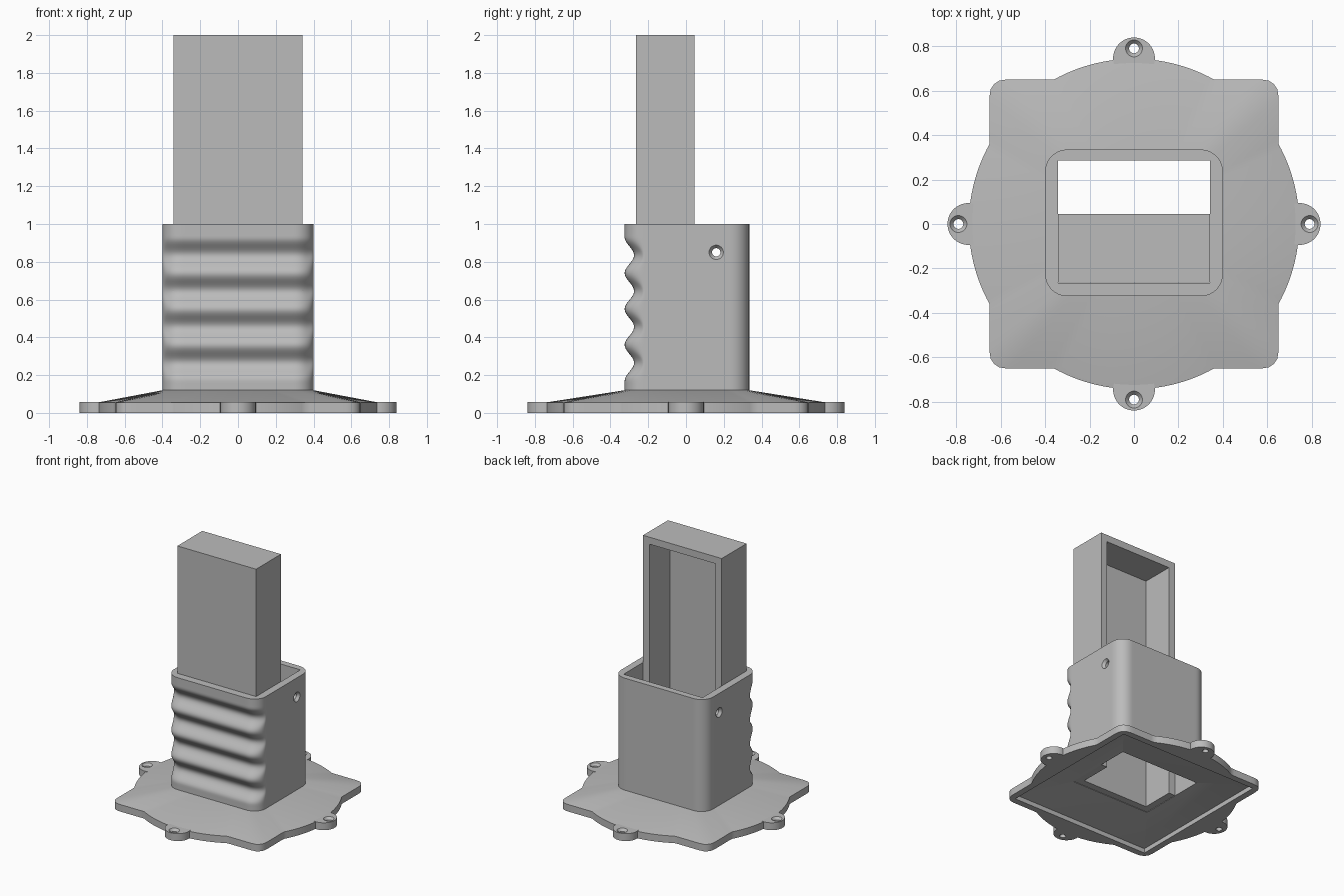
import bpy, bmesh, math
from mathutils import Matrix, Vector

if "Cube" in bpy.data.objects:
    bpy.data.objects.remove(bpy.data.objects["Cube"])

grey = bpy.data.materials.new("plain grey")
grey.use_nodes = True
grey.diffuse_color = (0.5, 0.5, 0.5, 1)
grey.node_tree.nodes["Principled BSDF"].inputs["Base Color"].default_value = (0.5, 0.5, 0.5, 1)

SIDES = 200
BODY_Y = 0.005


def finish(name, bm):
    bmesh.ops.recalc_face_normals(bm, faces=bm.faces)
    mesh = bpy.data.meshes.new(name)
    bm.to_mesh(mesh)
    bm.free()
    mesh.materials.append(grey)
    obj = bpy.data.objects.new(name, mesh)
    bpy.context.collection.objects.link(obj)
    return obj


def stack(name, rings):
    """Closed solid through a stack of equal-length rings."""
    bm = bmesh.new()
    loops = [[bm.verts.new(p) for p in ring] for ring in rings]
    for a, b in zip(loops, loops[1:]):
        for i in range(len(a)):
            j = (i + 1) % len(a)
            bm.faces.new((a[i], a[j], b[j], b[i]))
    bm.faces.new(loops[0][::-1])
    bm.faces.new(loops[-1])
    return finish(name, bm)


def rect(x0, x1, y0, y1, z):
    return [(x0, y0, z), (x1, y0, z), (x1, y1, z), (x0, y1, z)]


def lathe(name, profile, sides=40):
    return stack(name, [[(r * math.cos(math.tau * i / sides), r * math.sin(math.tau * i / sides), z)
                         for i in range(sides)] for r, z in profile])


def cut(obj, cutters):
    for cutter in cutters:
        cutter.hide_render = True
        mod = obj.modifiers.new("cut", 'BOOLEAN')
        mod.operation = 'DIFFERENCE'
        mod.solver = 'EXACT'
        mod.object = cutter
        bpy.context.view_layer.objects.active = obj
        bpy.ops.object.modifier_apply(modifier=mod.name)
        bpy.data.objects.remove(cutter)


def smooth(obj):
    bpy.ops.object.select_all(action='DESELECT')
    obj.select_set(True)
    bpy.context.view_layer.objects.active = obj
    bpy.ops.object.shade_smooth_by_angle(angle=math.radians(30))


# Outlines as distance functions, sampled by angle
def round_box(x, y, hx, hy, r):
    qx, qy = abs(x) - hx + r, abs(y) - hy + r
    return math.hypot(max(qx, 0), max(qy, 0)) + min(max(qx, qy), 0) - r


def plate_shape(x, y):
    return min(round_box(x, y, 0.65, 0.65, 0.07), math.hypot(x, y) - 0.743)


def body_shape(x, y):
    return round_box(x, y - BODY_Y, 0.4, 0.33, 0.1)


def outline(shape):
    points = []
    for i in range(SIDES):
        a = math.tau * i / SIDES
        lo, hi = 0, 2
        for _ in range(30):
            mid = (lo + hi) / 2
            if shape(mid * math.cos(a), mid * math.sin(a)) < 0:
                lo = mid
            else:
                hi = mid
        points.append((lo * math.cos(a), lo * math.sin(a)))
    return points


def at(points, z):
    return [(x, y, z) for x, y in points]


def bore():
    return stack("bore_cutter", [rect(-0.343, 0.343, -0.265, 0.285, z) for z in (-0.1, 1.2)])


plate_line, body_line = outline(plate_shape), outline(body_shape)

# Base plate: flat edge, sloped top, square hollow below
plate = stack("base_plate", [at(plate_line, 0), at(plate_line, 0.055), at(body_line, 0.12)])
hollow = stack("hollow_cutter", [
    rect(-0.6, 0.6, -0.6, 0.6, -0.05),
    rect(-0.6, 0.6, -0.6, 0.6, 0.035),
    rect(-0.34, 0.34, -0.262, 0.282, 0.09)])
cut(plate, [hollow, bore()])
smooth(plate)


# Sleeve body with finger grooves fading out round the front corners
def grooved(x, y, z):
    dip = 0.0
    if 0.17 < z < 0.93:
        dip = 0.025 * (1 - math.cos(math.tau * (z - 0.93) / 0.19))
    t = min(max((-y - 0.2) / 0.11, 0), 1)
    return (x, y + dip * t * t * (3 - 2 * t), z)


LAYERS = 72
body = stack("sleeve_body", [
    [grooved(x, y, 0.12 + 0.88 * k / LAYERS) for x, y in body_line] for k in range(LAYERS + 1)])


def side_hole(side):
    # Countersunk hole pointing out of one side wall
    hole = lathe("side_hole_cutter", [(0.022, -0.15), (0.022, -0.02), (0.038, 0), (0.038, 0.05)])
    hole.data.transform(Matrix.Translation((side * 0.4, 0.16, 0.85))
                        @ Matrix.Rotation(side * math.pi / 2, 4, 'Y'))
    return hole


cut(body, [bore(), side_hole(1), side_hole(-1)])
smooth(body)

# Mounting ears with countersunk holes
for k, name in enumerate(("left", "back", "right", "front")):
    turn = Matrix.Rotation(k * math.pi / 2, 4, 'Z')
    ear = lathe(name + "_ear", [(0.094, 0), (0.094, 0.058)], 64)
    ear.data.transform(turn @ Matrix.Translation((0.745, 0, 0)))
    hole = lathe("ear_hole_cutter", [(0.022, -0.05), (0.022, 0.04), (0.038, 0.058), (0.038, 0.1)])
    hole.data.transform(turn @ Matrix.Translation((0.79, 0, 0)))
    cut(ear, [hole])
    smooth(ear)

# Inner column: hollow, open at the back and the bottom
column = stack("inner_column", [rect(-0.342, 0.342, -0.264, 0.045, z) for z in (0.092, 2)])
cut(column, [stack("column_cutter", [rect(-0.287, 0.287, -0.209, 0.2, z) for z in (-0.1, 1.945)])])
